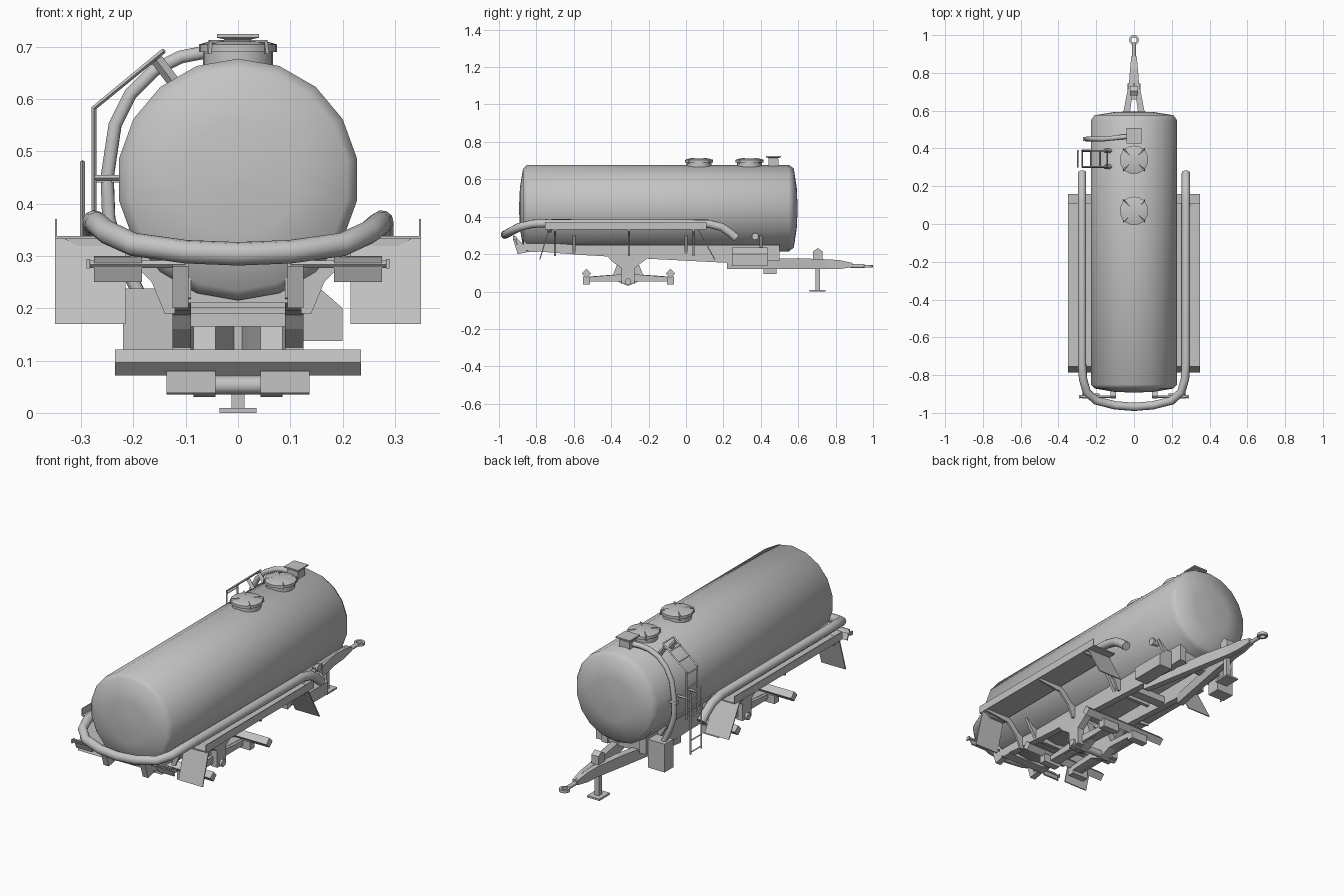
import bpy, bmesh, math
from mathutils import Vector

if "Cube" in bpy.data.objects:
    bpy.data.objects.remove(bpy.data.objects["Cube"])

grey = bpy.data.materials.new("light_grey")
grey.diffuse_color = (0.55, 0.55, 0.55, 1)
grey.use_nodes = True
grey.node_tree.nodes["Principled BSDF"].inputs["Base Color"].default_value = grey.diffuse_color


def finish(name, bm, mirror=False, smooth=None):
    bmesh.ops.recalc_face_normals(bm, faces=bm.faces)
    me = bpy.data.meshes.new(name)
    bm.to_mesh(me)
    bm.free()
    me.materials.append(grey)
    ob = bpy.data.objects.new(name, me)
    bpy.context.collection.objects.link(ob)
    if smooth:
        bpy.ops.object.select_all(action='DESELECT')
        bpy.context.view_layer.objects.active = ob
        ob.select_set(True)
        bpy.ops.object.shade_smooth_by_angle(angle=math.radians(smooth))
    if mirror:
        ob.modifiers.new("Mirror", 'MIRROR')
    return ob


def loft(name, rings, mirror=False, smooth=None):
    """Skin a list of equal-length point rings and cap both ends."""
    bm = bmesh.new()
    vs = [[bm.verts.new(p) for p in r] for r in rings]
    n = len(vs[0])
    for a, b in zip(vs, vs[1:]):
        for i in range(n):
            j = (i + 1) % n
            bm.faces.new((a[i], a[j], b[j], b[i]))
    bm.faces.new(vs[0])
    bm.faces.new(vs[-1])
    return finish(name, bm, mirror, smooth)


def prism(name, pts, axis, a, b, mirror=False):
    """Extrude a 2D outline along x, y or z from a to b."""
    put = {'x': lambda p, t: (t, p[0], p[1]), 'y': lambda p, t: (p[0], t, p[1]),
           'z': lambda p, t: (p[0], p[1], t)}[axis]
    return loft(name, [[put(p, t) for p in pts] for t in (a, b)], mirror)


def box(name, x0, x1, y0, y1, z0, z1, mirror=False):
    return prism(name, [(x0, y0), (x1, y0), (x1, y1), (x0, y1)], 'z', z0, z1, mirror)


def lathe(name, prof, centre, axis, sides, mirror=False, smooth=40):
    """Revolve (position, radius) pairs about an axis through centre."""
    rings = []
    for t, r in prof:
        ring = []
        for i in range(sides):
            a = 2 * math.pi * i / sides
            s, c = r * math.sin(a), r * math.cos(a)
            p = {'x': (t, s, c), 'y': (s, t, c), 'z': (s, c, t)}[axis]
            ring.append(Vector(p) + Vector(centre))
        rings.append(ring)
    return loft(name, rings, mirror, smooth)


def tube(name, pts, r, sides=8, mirror=False, smooth=50):
    """Sweep a round (or square, sides=4) section along a path."""
    pts = [Vector(p) for p in pts]
    rings, u = [], None
    for i, p in enumerate(pts):
        t = (pts[min(i + 1, len(pts) - 1)] - pts[max(i - 1, 0)]).normalized()
        if u is None:
            u = t.orthogonal()
        u = (u - t * u.dot(t)).normalized()
        v = t.cross(u)
        rings.append([p + r * (math.cos(k) * u + math.sin(k) * v)
                      for k in [2 * math.pi * (j + .5) / sides for j in range(sides)]])
    return loft(name, rings, mirror, smooth)


# Tank barrel with shallow domed ends
lathe("tank", [(-.893, .002), (-.888, .11), (-.871, .212), (-.85, .231),
               (.55, .231), (.576, .212), (.592, .11), (.597, .002)],
      (0, 0, .446), 'y', 18, smooth=50)

# Two manholes with four clamps each
for n, y in enumerate((.07, .34)):
    lathe(f"manhole_{n}", [(.64, .067), (.69, .067), (.69, .075), (.704, .075), (.71, .055), (.712, .01)],
          (0, y, 0), 'z', 20, smooth=30)
    for k in range(4):
        a = math.pi / 4 + k * math.pi / 2
        d = Vector((math.cos(a), math.sin(a), 0))
        c = Vector((0, y, .708))
        tube(f"manhole_clamp_{n}_{k}", [c + d * .035, c + d * .076, c + d * .078 - Vector((0, 0, .022))],
             .005, 4, smooth=None)

# Vent valve and air pipe
box("vent_neck", -.03, .03, .44, .495, .65, .708)
loft("vent_cap", [[(s * x, .467 + t * x, z) for s, t in ((-1, -1), (1, -1), (1, 1), (-1, 1))]
                  for x, z in ((.026, .7), (.026, .714), (.04, .717), (.04, .724))])
tube("air_pipe", [(0, .465, .688), (-.07, .46, .688), (-.11, .455, .68), (-.16, .45, .655), (-.205, .45, .61),
                  (-.235, .45, .55), (-.25, .45, .45), (-.247, .45, .37), (-.225, .45, .3), (-.19, .45, .23)], .0135)
box("air_pump", -.22, -.125, .415, .485, .095, .238)
box("pipe_clip", -.27, -.22, .44, .46, .44, .455)

# Big suction hose looping round the tank end
half = [(.275, .27, .285), (.275, .235, .315), (.275, .19, .345), (.275, .12, .362), (.275, -.74, .365),
        (.27, -.82, .362), (.25, -.89, .345), (.2, -.935, .322), (.1, -.96, .308)]
tube("suction_hose", half + [(0, -.968, .304)] + [(-x, y, z) for x, y, z in reversed(half)], .0225, 10)

# Mudguards: deck, outer lip, slanted end flaps
box("mudguard_deck", .215, .35, -.755, .11, .332, .338, True)
box("mudguard_lip", .346, .35, -.755, .11, .335, .371, True)
prism("rear_flap", [(-.735, .336), (-.729, .336), (-.779, .17), (-.785, .17)], 'x', .215, .35, True)
prism("front_flap", [(.06, .336), (.066, .336), (.158, .17), (.152, .17)], 'x', .215, .35, True)
prism("flap_flange", [(.215, .334), (.335, .334), (.3, .316), (.215, .316)], 'y', -.74, -.72, True)
for n, y in enumerate((-.7, -.305, .04)):
    prism(f"mudguard_bracket_{n}", [(.12, .19), (.14, .19), (.165, .25), (.22, .305), (.345, .32),
                                   (.345, .334), (.215, .334), (.12, .27)], 'y', y - .005, y + .005, True)

# Chassis rails and cross members
prism("chassis_rail", [(-.87, .27), (-.87, .22), (-.55, .195), (-.2, .175), (.25, .152), (.5, .165), (.5, .25),
                       (-.6, .25)], 'x', .09, .125, True)
for n, (y, z0, z1) in enumerate(((-.82, .21, .24), (-.3, .165, .19), (.1, .165, .2), (.465, .165, .25))):
    box(f"cross_member_{n}", -.125, .125, y - .025, y + .025, z0, z1)
for n, y in enumerate((-.6, .0, .4)):
    prism(f"tank_saddle_{n}", [(-.125, .2), (.125, .2), (.185, .3), (.1, .236), (0, .222), (-.1, .236), (-.185, .3)],
          'y', y - .008, y + .008)

# Rear light carriers
prism("light_carrier", [(-.87, .25), (-.91, .29), (-.925, .28), (-.9, .2), (-.85, .21)], 'x', .095, .125, True)
tube("light_bar", [(.1, -.915, .284), (.29, -.915, .284)], .007, 4, True, None)
prism("light_board", [(-.925, .298), (-.918, .3), (-.898, .252), (-.905, .25)], 'x', .183, .275, True)
box("marker_lamp", .283, .29, -.925, -.905, .276, .294, True)

# Bogie: hangers, rockers, pivot and two diamond axle beams
prism("bogie_hanger", [(-.42, .19), (-.2, .18), (-.23, .16), (-.275, .125), (-.275, .04), (-.345, .04),
                       (-.345, .125), (-.395, .16)], 'x', .09, .125, True)
prism("rocker_arm", [(-.547, .052), (-.38, .06), (-.345, .045), (-.31, .03), (-.275, .045), (-.24, .06), (-.07, .052),
                     (-.065, .078), (-.23, .09), (-.26, .165), (-.36, .165), (-.39, .09), (-.545, .078)],
      'x', .043, .085, True)
prism("rocker_side", [(-.545, .054), (-.07, .054), (-.067, .076), (-.25, .09), (-.37, .09), (-.543, .076)],
      'x', .085, .1, True)
lathe("pivot_shaft", [(-.137, .018), (.137, .018)], (0, -.31, .053), 'x', 10)
for n, y in enumerate((-.532, -.083)):
    prism(f"axle_beam_{n}", [(y - .025, .096), (y, .071), (y + .025, .096), (y, .121)], 'x', -.235, .235)
    box(f"axle_clamp_{n}", .043, .137, y - .018, y + .018, .038, .08, True)

# Drawbar: converging beams, nose plate and towing eye
for s, side in ((1, "right"), (-1, "left")):
    loft(f"drawbar_{side}", [[(s * (x - w), y, z0), (s * x, y, z0), (s * x, y, z1), (s * (x - w), y, z1)]
                             for x, w, y, z0, z1 in ((.125, .035, .22, .12, .17), (.055, .035, .6, .12, .178),
                                                     (.026, .0255, .75, .12, .172), (.021, .0205, .82, .12, .168),
                                                     (.014, .0135, .89, .13, .153))])
tube("eye_shank", [(0, .88, .136), (0, .955, .136)], .011, 8)
bm = bmesh.new()
rows = [[bm.verts.new((r * math.sin(a), .974 + r * math.cos(a), z)) for r, z in
         ((.014, .129), (.026, .129), (.026, .143), (.014, .143))] for a in [k * math.pi / 6 for k in range(12)]]
for k in range(12):
    for i in range(4):
        a, b, j = rows[k], rows[(k + 1) % 12], (i + 1) % 4
        bm.faces.new((a[i], a[j], b[j], b[i]))
finish("towing_eye", bm)

# Parking jack
box("jack_foot", -.035, .035, .66, .745, 0, .009)
box("jack_leg", -.012, .012, .693, .717, .009, .19)
prism("jack_head", [(.68, .165), (.73, .165), (.73, .215), (.705, .232), (.68, .215)], 'x', -.02, .02)

# Tool locker and drain valve
prism("tool_locker", [(.125, .137), (.2, .137), (.2, .2), (.16, .235), (.125, .235)], 'y', .245, .435)
lathe("drain_valve", [(.15, .013), (.19, .013), (.19, .019), (.2, .019)], (0, .37, .295), 'x', 10)

# Access ladder: fixed upper flight and drop-down lower flight
for n, y in enumerate((.302, .388)):
    tube(f"ladder_rail_{n}", [(-.275, y, .34), (-.275, y, .583), (-.142, y, .692)], .005, 4, smooth=None)
    tube(f"lower_ladder_rail_{n}", [(-.297, y, .17), (-.297, y, .48)], .005, 4, smooth=None)
    tube(f"ladder_stay_{n}", [(-.155, y, .675), (-.125, y, .635)], .012, 4, smooth=None)
    tube(f"ladder_low_stay_{n}", [(-.275, y, .449), (-.222, y, .449)], .006, 4, smooth=None)
rungs = [(-.275, .36), (-.275, .43), (-.275, .5), (-.275, .57), (-.23, .62), (-.18, .661), (-.142, .692)]
rungs += [(-.297, .18 + .06 * k) for k in range(6)]
for n, (x, z) in enumerate(rungs):
    tube(f"ladder_rung_{n}", [(x, .302, z), (x, .388, z)], .004, 4, smooth=None)
